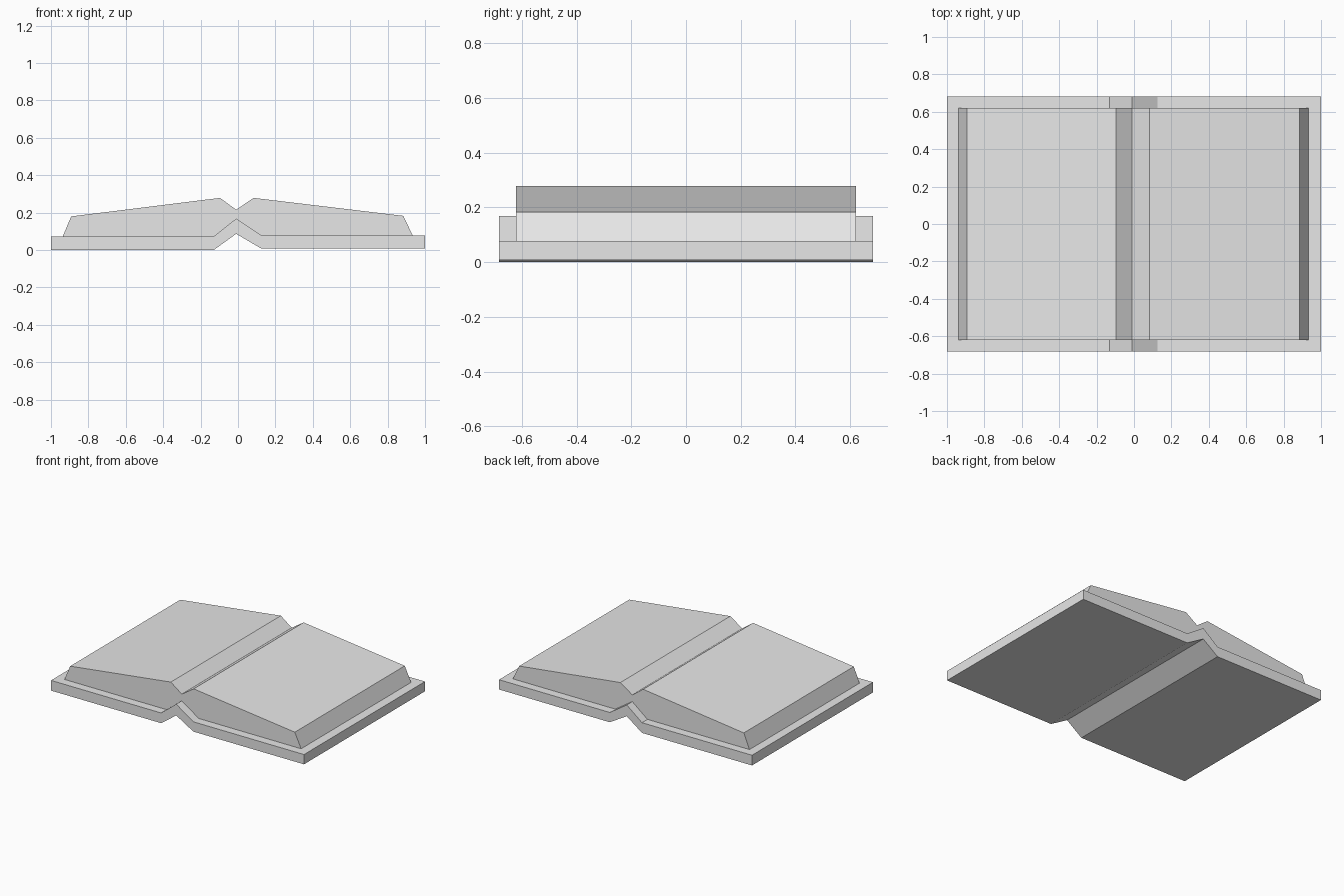
import bpy
import bmesh

cube = bpy.data.objects.get("Cube")
if cube:
    bpy.data.objects.remove(cube, do_unlink=True)

# Single light grey for cover and pages
grey = bpy.data.materials.new("light_grey")
grey.use_nodes = True
grey.diffuse_color = (0.8, 0.8, 0.8, 1)
grey.node_tree.nodes["Principled BSDF"].inputs["Base Color"].default_value = grey.diffuse_color


def extrude_profile(name, profile, half_depth):
    """Extrude an x-z outline symmetrically along y."""
    bm = bmesh.new()
    outline = bm.faces.new([bm.verts.new((x, -half_depth, z)) for x, z in profile])
    new = bmesh.ops.extrude_face_region(bm, geom=[outline], use_keep_orig=True)["geom"]
    verts = [g for g in new if isinstance(g, bmesh.types.BMVert)]
    bmesh.ops.translate(bm, verts=verts, vec=(0, 2 * half_depth, 0))
    bmesh.ops.recalc_face_normals(bm, faces=bm.faces)
    mesh = bpy.data.meshes.new(name)
    bm.to_mesh(mesh)
    bm.free()
    mesh.materials.append(grey)
    obj = bpy.data.objects.new(name, mesh)
    bpy.context.collection.objects.link(obj)
    return obj


# Cover: two flat boards joined by a raised spine fold
cover_bottom = [(-1, 0), (-0.13, 0), (-0.01, 0.087), (0.125, 0.008), (1, 0.008)]
spine_top = [(0.125, 0.078), (-0.01, 0.168), (-0.13, 0.073)]
extrude_profile("cover", cover_bottom + [(1, 0.078)] + spine_top + [(-1, 0.073)], 0.683)

# Pages: two sloping blocks meeting in a central valley, resting on the cover
page_top = [(-0.937, 0.073), (-0.892, 0.18), (-0.096, 0.279), (-0.01, 0.216),
            (0.084, 0.279), (0.884, 0.183), (0.934, 0.078)]
extrude_profile("pages", page_top + spine_top, 0.621)
